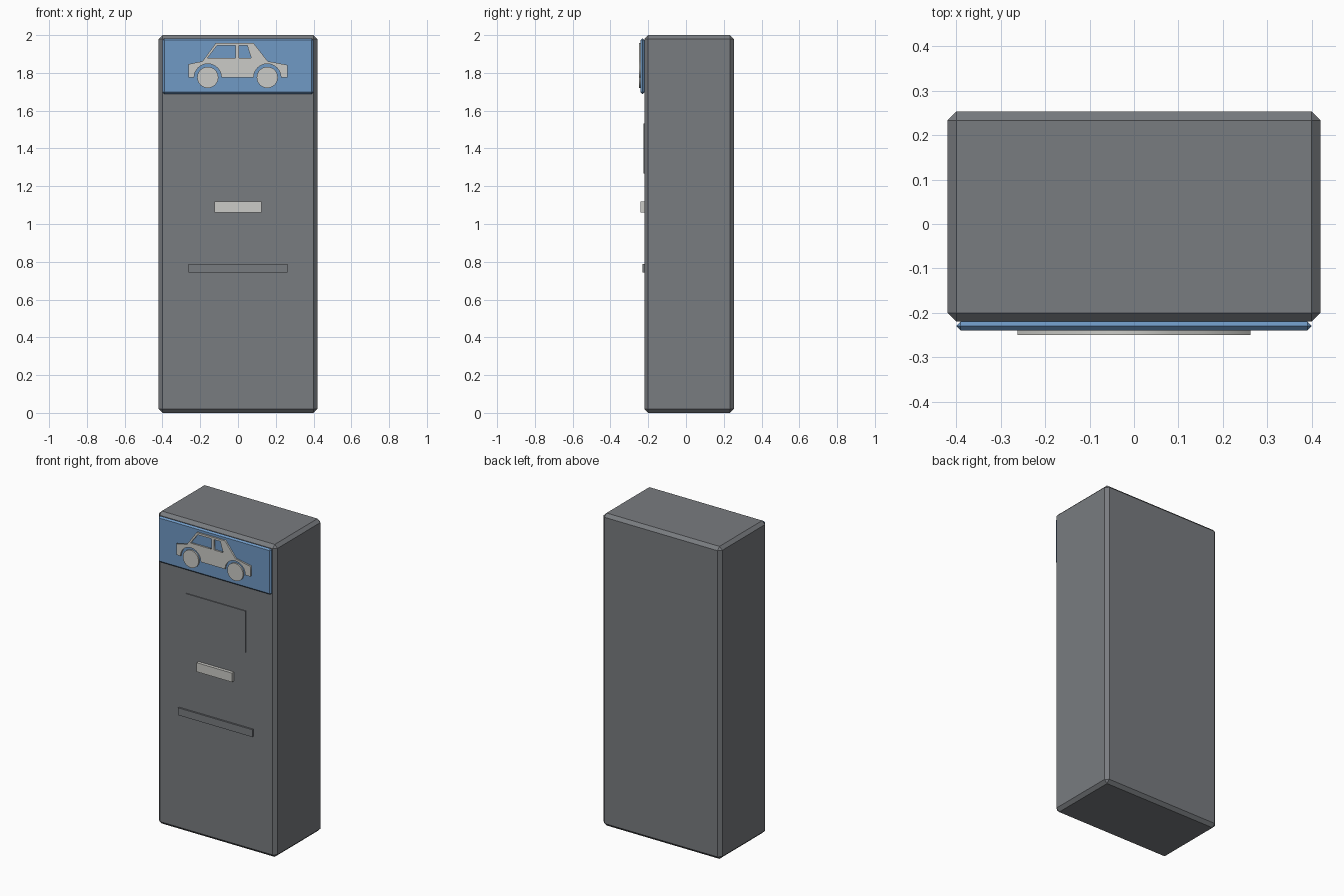
import bpy
from math import pi, cos, sin

default = bpy.data.objects.get("Cube")
if default:
    bpy.data.objects.remove(default, do_unlink=True)


def material(name, rgb):
    mat = bpy.data.materials.new(name)
    mat.use_nodes = True
    mat.diffuse_color = (*rgb, 1)
    mat.node_tree.nodes["Principled BSDF"].inputs["Base Color"].default_value = (*rgb, 1)
    return mat


GREY = material("slate grey", (0.19, 0.2, 0.215))
BLUE = material("sign blue", (0.16, 0.32, 0.56))
LIGHT = material("light grey", (0.6, 0.6, 0.57))


def box(name, x, y, z, mat, bevel=0):
    """Box from (min, max) ranges, with optional chamfered edges."""
    spans = (x, y, z)
    bpy.ops.mesh.primitive_cube_add(size=1, location=[(a + b) / 2 for a, b in spans])
    obj = bpy.context.object
    obj.name = name
    obj.scale = [b - a for a, b in spans]
    bpy.ops.object.transform_apply(location=False, rotation=False, scale=True)
    obj.data.materials.append(mat)
    if bevel:
        mod = obj.modifiers.new("chamfer", "BEVEL")
        mod.width = bevel
        mod.segments = 1
    return obj


def plate(name, outlines, y, half_depth, mat):
    """Flat upright plate from outlines in x and z; inner outlines become holes."""
    curve = bpy.data.curves.new(name + "_outline", "CURVE")
    curve.dimensions = "2D"
    curve.fill_mode = "BOTH"
    curve.extrude = half_depth
    for points in outlines:
        spline = curve.splines.new("POLY")
        spline.points.add(len(points) - 1)
        for point, (px, pz) in zip(spline.points, points):
            point.co = (px, pz, 0, 1)
        spline.use_cyclic_u = True
    temp = bpy.data.objects.new(name + "_curve", curve)
    bpy.context.collection.objects.link(temp)
    bpy.context.view_layer.update()
    mesh = bpy.data.meshes.new_from_object(
        temp.evaluated_get(bpy.context.evaluated_depsgraph_get()))
    bpy.data.objects.remove(temp, do_unlink=True)
    mesh.materials.clear()
    mesh.materials.append(mat)
    obj = bpy.data.objects.new(name, mesh)
    obj.location.y = y
    obj.rotation_euler.x = pi / 2
    bpy.context.collection.objects.link(obj)
    return obj


def arc(cx, cz, radius, start, end, steps):
    return [(cx + radius * cos(start + (end - start) * i / steps),
             cz + radius * sin(start + (end - start) * i / steps)) for i in range(steps + 1)]


# Cabinet and its front fittings
FRONT = -0.22
box("cabinet", (-0.42, 0.42), (FRONT, 0.253), (0, 2), GREY, 0.02)
box("screen", (-0.212, 0.212), (-0.226, FRONT + 0.01), (1.268, 1.532), GREY)
box("ticket_holder", (-0.125, 0.125), (-0.24, FRONT + 0.01), (1.06, 1.118), LIGHT)
box("tray_lip", (-0.263, 0.263), (-0.231, FRONT + 0.01), (0.742, 0.789), GREY)

# Blue sign panel
box("sign_panel", (-0.4, 0.4), (-0.24, FRONT), (1.688, 1.983), BLUE, 0.0099)

# Car symbol: body with wheel arches and window holes
REAR, NOSE, AXLE = -0.16, 0.155, 1.776
body = [(0.262, AXLE), (0.262, 1.842), (0.157, 1.862), (0.083, 1.957),
        (-0.118, 1.957), (-0.188, 1.862), (-0.262, 1.846), (-0.262, AXLE)]
for centre in (REAR, NOSE):
    body += arc(centre, AXLE, 0.072, pi, 0, 16)
rear_window = [(-0.162, 1.878), (-0.112, 1.944), (-0.012, 1.944), (-0.012, 1.878)]
front_window = [(0.004, 1.878), (0.004, 1.944), (0.049, 1.944), (0.07, 1.878)]
plate("car_symbol", [body, rear_window, front_window], -0.245, 0.005, LIGHT)

# Car symbol wheels
for name, centre in (("rear_wheel", REAR), ("front_wheel", NOSE)):
    plate(name, [arc(centre, AXLE, 0.056, 0, 2 * pi, 32)[:-1]], -0.245, 0.005, LIGHT)
